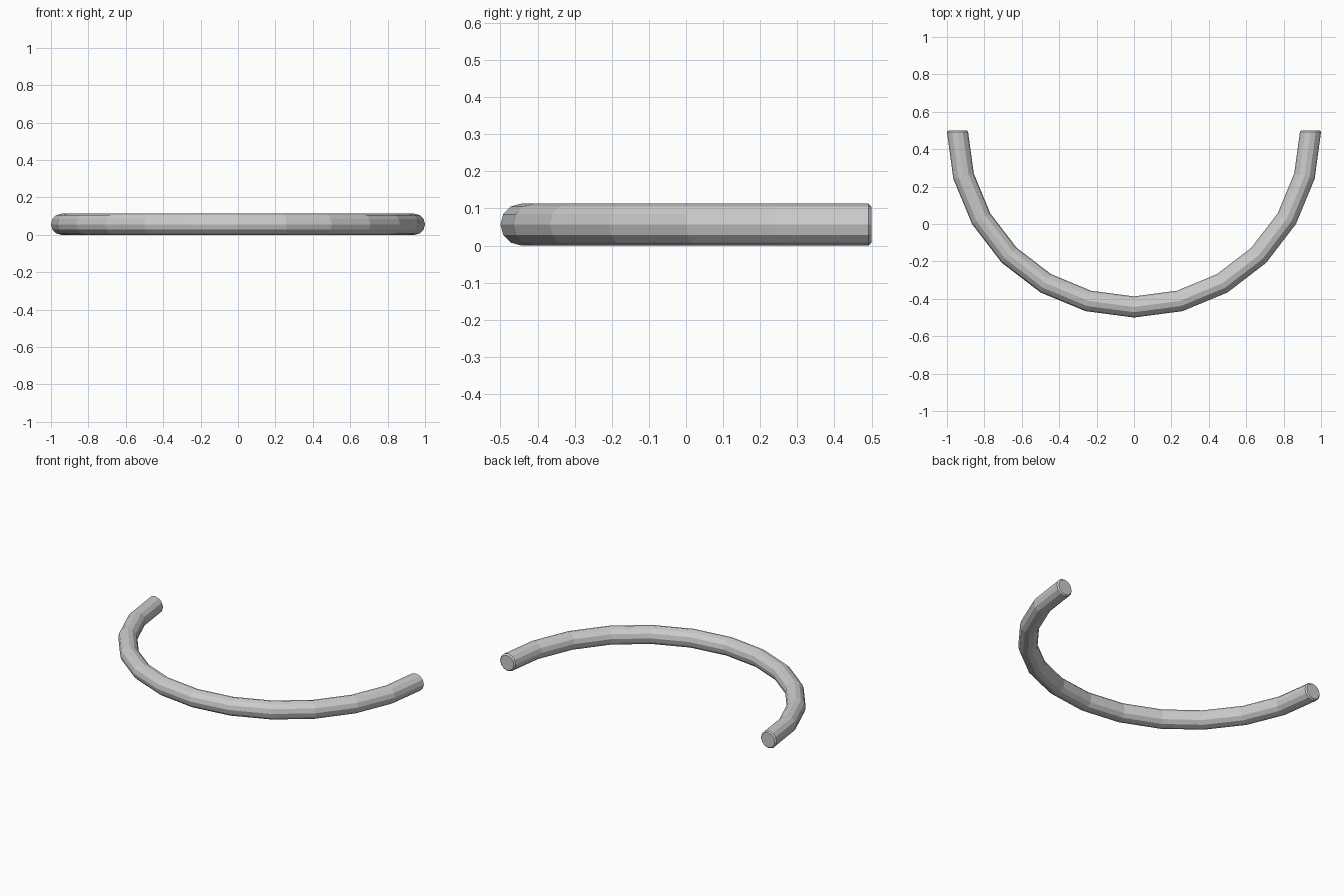
import bpy, bmesh
from math import sin, cos, pi

if "Cube" in bpy.data.objects:
    bpy.data.objects.remove(bpy.data.objects["Cube"])

TUBE = 0.0565          # tube radius
PATH = 1.0 - TUBE      # bend radius to the tube centre
SIDES, STEPS, CHAMFER = 12, 12, 0.008

bm = bmesh.new()


def ring(angle, radius, shift=0.0):
    """Cross-section of the tube at an angle along the half circle."""
    verts = []
    for i in range(SIDES):
        t = 2 * pi * i / SIDES
        d = PATH + radius * cos(t)
        verts.append(bm.verts.new((d * cos(angle), 0.5 + shift + d * sin(angle),
                                   TUBE + radius * sin(t))))
    return verts


# Half-circle sweep with a small chamfer at each end
rings = [ring(pi, TUBE - CHAMFER), ring(pi, TUBE, -CHAMFER)]
rings += [ring(pi + pi * k / STEPS, TUBE) for k in range(1, STEPS)]
rings += [ring(2 * pi, TUBE, -CHAMFER), ring(2 * pi, TUBE - CHAMFER)]
for a, b in zip(rings, rings[1:]):
    for i in range(SIDES):
        j = (i + 1) % SIDES
        bm.faces.new((a[i], a[j], b[j], b[i]))

# End caps
bm.faces.new(rings[0])
bm.faces.new(rings[-1])
bmesh.ops.recalc_face_normals(bm, faces=bm.faces)

mesh = bpy.data.meshes.new("curved_bar")
bm.to_mesh(mesh)
bm.free()
bpy.context.collection.objects.link(bpy.data.objects.new("curved_bar", mesh))
